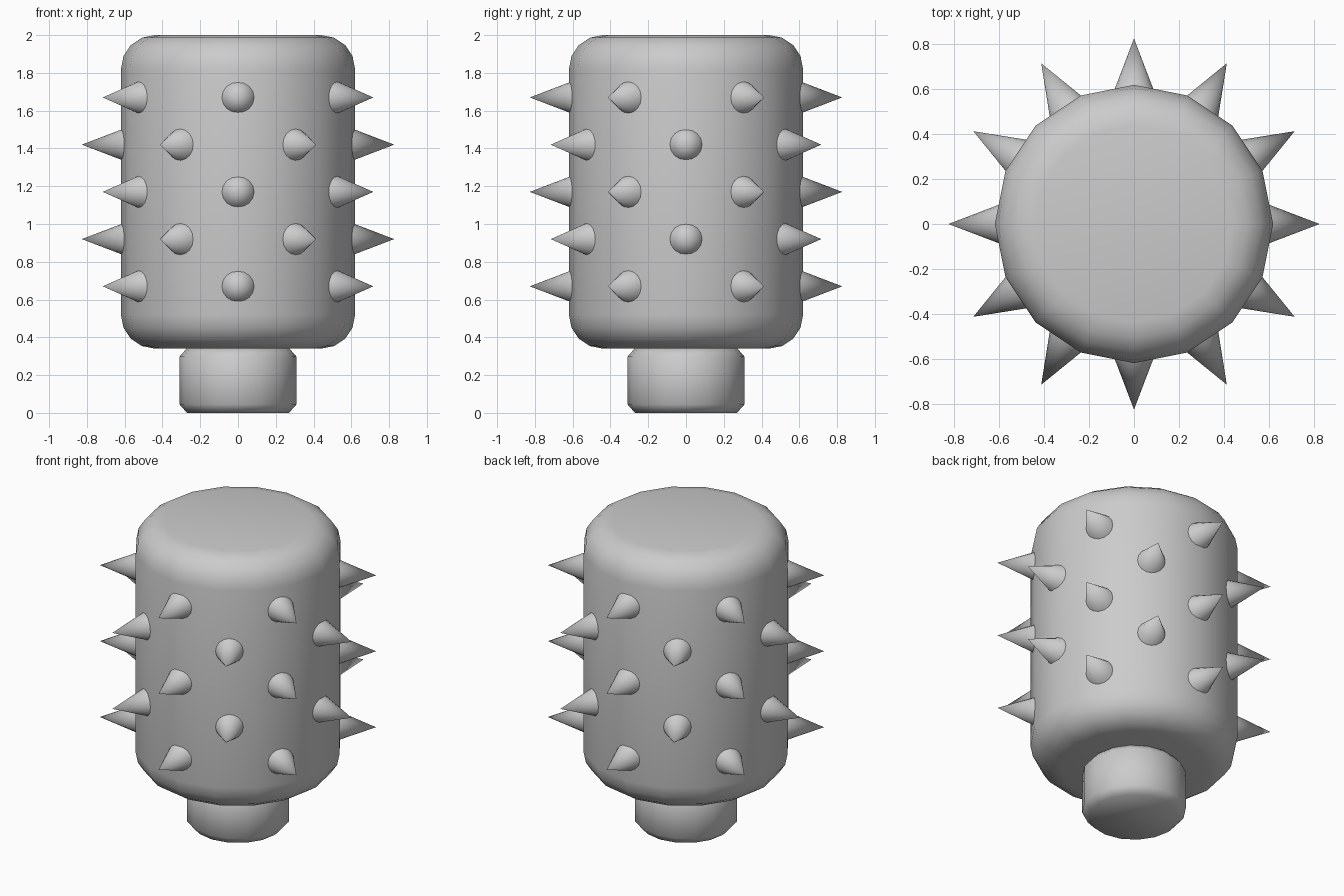
import bpy, bmesh, math
from mathutils import Matrix, Vector

if "Cube" in bpy.data.objects:
    bpy.data.objects.remove(bpy.data.objects["Cube"])

SIDES = 16

grey = bpy.data.materials.new("plain grey")
grey.diffuse_color = (0.6, 0.6, 0.6, 1.0)
grey.use_nodes = True
grey.node_tree.nodes["Principled BSDF"].inputs["Base Color"].default_value = grey.diffuse_color


def finish(name, bm, angle):
    bmesh.ops.recalc_face_normals(bm, faces=bm.faces)
    mesh = bpy.data.meshes.new(name)
    bm.to_mesh(mesh)
    bm.free()
    mesh.materials.append(grey)
    obj = bpy.data.objects.new(name, mesh)
    bpy.context.collection.objects.link(obj)
    bpy.ops.object.select_all(action='DESELECT')
    obj.select_set(True)
    bpy.context.view_layer.objects.active = obj
    bpy.ops.object.shade_smooth_by_angle(angle=math.radians(angle))
    return obj


def lathe(name, profile, angle):
    """Closed solid of revolution from (radius, z) points, bottom to top."""
    bm = bmesh.new()
    rings = []
    for r, z in profile:
        rings.append([bm.verts.new((r * math.cos(2 * math.pi * i / SIDES),
                                    r * math.sin(2 * math.pi * i / SIDES), z))
                      for i in range(SIDES)])
    for low, high in zip(rings, rings[1:]):
        for i in range(SIDES):
            j = (i + 1) % SIDES
            bm.faces.new((low[i], low[j], high[j], high[i]))
    bm.faces.new(rings[0][::-1])
    bm.faces.new(rings[-1])
    return finish(name, bm, angle)


# Rounded drum head
R, Z0, Z1, B, SEG = 0.62, 0.34, 2.0, 0.18, 4
arc = [math.pi / 2 * k / SEG for k in range(SEG + 1)]
bottom = [(R - B + B * math.sin(a), Z0 + B - B * math.cos(a)) for a in arc]
top = [(R - B + B * math.cos(a), Z1 - B + B * math.sin(a)) for a in arc]
lathe("drum_body", bottom + top, 40)

# Chamfered neck under the drum
lathe("neck", [(0.27, 0.0), (0.31, 0.045), (0.31, 0.298), (0.27, 0.343)], 50)

# Five staggered rows of six cone spikes
BASE, TIP, RAD = 0.56, 0.827, 0.102
bm = bmesh.new()
for row in range(5):
    z = 0.67 + 0.25 * row
    for k in range(6):
        a = math.radians(60 * k + (30 if row % 2 == 0 else 0))
        out = Vector((math.cos(a), math.sin(a), 0))
        place = (Matrix.Translation(out * (BASE + TIP) / 2 + Vector((0, 0, z)))
                 @ out.to_track_quat('Z', 'Y').to_matrix().to_4x4())
        bmesh.ops.create_cone(bm, cap_ends=True, segments=16, radius1=RAD,
                              radius2=0, depth=TIP - BASE, matrix=place)
finish("spikes", bm, 40)
